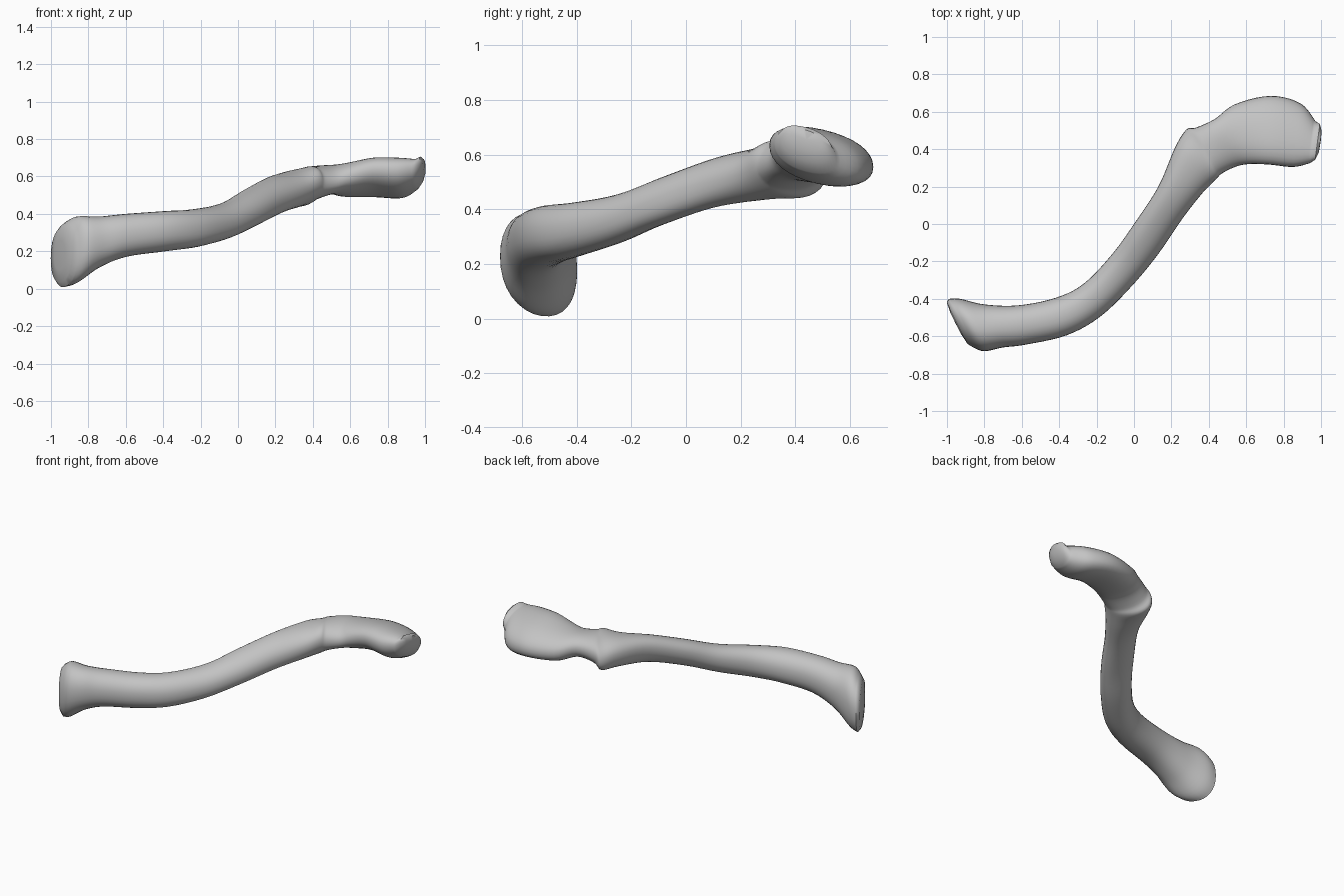
import bpy
import bmesh
import math
from mathutils import Vector

cube = bpy.data.objects.get("Cube")
if cube:
    bpy.data.objects.remove(cube, do_unlink=True)

SIDES = 32
STEPS = 5

# Cross-sections: back edge x, y, front edge x, y, top z, bottom z, rise of back edge
inner_end = [
    (-.99, -.40, -.86, -.66, .35, .01, -.02),
    (-.93, -.40, -.80, -.68, .385, .03, -.02),
    (-.80, -.43, -.70, -.66, .385, .11, -.01),
    (-.62, -.435, -.58, -.645, .40, .17, 0),
]
shaft = [
    (-.42, -.395, -.36, -.595, .415, .20, 0),
    (-.27, -.32, -.18, -.495, .425, .225, .01),
    (-.12, -.165, -.01, -.33, .455, .275, .02),
    (0, 0, .13, -.16, .52, .345, .03),
    (.13, .20, .26, .03, .59, .41, .03),
    (.22, .41, .37, .17, .63, .435, .01),
]
outer_end = [
    (.28, .505, .44, .24, .65, .445, -.02),
    (.33, .515, .47, .27, .655, .475, 0),
    (.43, .56, .54, .305, .66, .505, .01),
    (.54, .64, .61, .32, .67, .495, -.02),
    (.73, .685, .72, .318, .69, .50, -.04),
    (.89, .645, .85, .305, .69, .495, -.04),
    (.97, .55, .94, .325, .685, .54, -.03),
]


def blend(a, b, c, d, t):
    """Smooth curve from b to c, with a and d as neighbours."""
    return [q + t / 2 * (r - p + t * (2 * p - 5 * q + 4 * r - s + t * (3 * (q - r) + s - p)))
            for p, q, r, s in zip(a, b, c, d)]


def smooth_sections(rows):
    padded = [rows[0]] + rows + [rows[-1]]
    result = []
    for i in range(len(rows) - 1):
        for k in range(STEPS):
            result.append(blend(*padded[i:i + 4], k / STEPS))
    return result + [rows[-1]]


def outline(section):
    """Rounded closed outline standing upright between two edges."""
    bx, by, fx, fy, top, bottom, rise = section
    back, front = Vector((bx, by, 0)), Vector((fx, fy, 0))
    centre, half = (back + front) / 2, (back - front) / 2
    points = []
    for i in range(SIDES):
        angle = math.tau * i / SIDES
        c, s = math.cos(angle), math.sin(angle)
        c = math.copysign(abs(c) ** .9, c)
        s = math.copysign(abs(s) ** .9, s)
        z = (top + bottom) / 2 + (top - bottom) / 2 * s + rise * c
        points.append(centre + half * c + Vector((0, 0, z)))
    return points


def shrunk(points, tip, scale, push):
    """End ring drawn in towards the tip, bulging by push."""
    mid = sum(points, Vector()) / len(points)
    return [mid + (p - mid) * scale + (tip - mid) * push for p in points]


# Lofted body with rounded ends
rings = [outline(s) for s in smooth_sections(inner_end + shaft + outer_end)]
inner_tip = Vector((-.955, -.53, .18))
outer_tip = Vector((.998, .44, .655))
first, last = rings[0], rings[-1]
rings = ([shrunk(first, inner_tip, .45, .95), shrunk(first, inner_tip, .85, .7)] + rings
         + [shrunk(last, outer_tip, .85, .6), shrunk(last, outer_tip, .5, .95)])

bm = bmesh.new()
loops = [[bm.verts.new(p) for p in ring] for ring in rings]
for a, b in zip(loops, loops[1:]):
    for i in range(SIDES):
        j = (i + 1) % SIDES
        bm.faces.new((a[i], a[j], b[j], b[i]))
for loop, tip in ((loops[0], inner_tip), (loops[-1], outer_tip)):
    pole = bm.verts.new(tip)
    for i in range(SIDES):
        bm.faces.new((loop[i], loop[(i + 1) % SIDES], pole))
bmesh.ops.recalc_face_normals(bm, faces=bm.faces[:])

mesh = bpy.data.meshes.new("collar_bone")
bm.to_mesh(mesh)
bm.free()
bone = bpy.data.objects.new("collar_bone", mesh)
bpy.context.collection.objects.link(bone)

# Plain grey surface
grey = bpy.data.materials.new("bone grey")
grey.use_nodes = True
colour = (.55, .55, .55, 1)
grey.diffuse_color = colour
grey.node_tree.nodes["Principled BSDF"].inputs["Base Color"].default_value = colour
mesh.materials.append(grey)

bpy.context.view_layer.objects.active = bone
bone.select_set(True)
bpy.ops.object.shade_smooth_by_angle(angle=math.radians(50))
